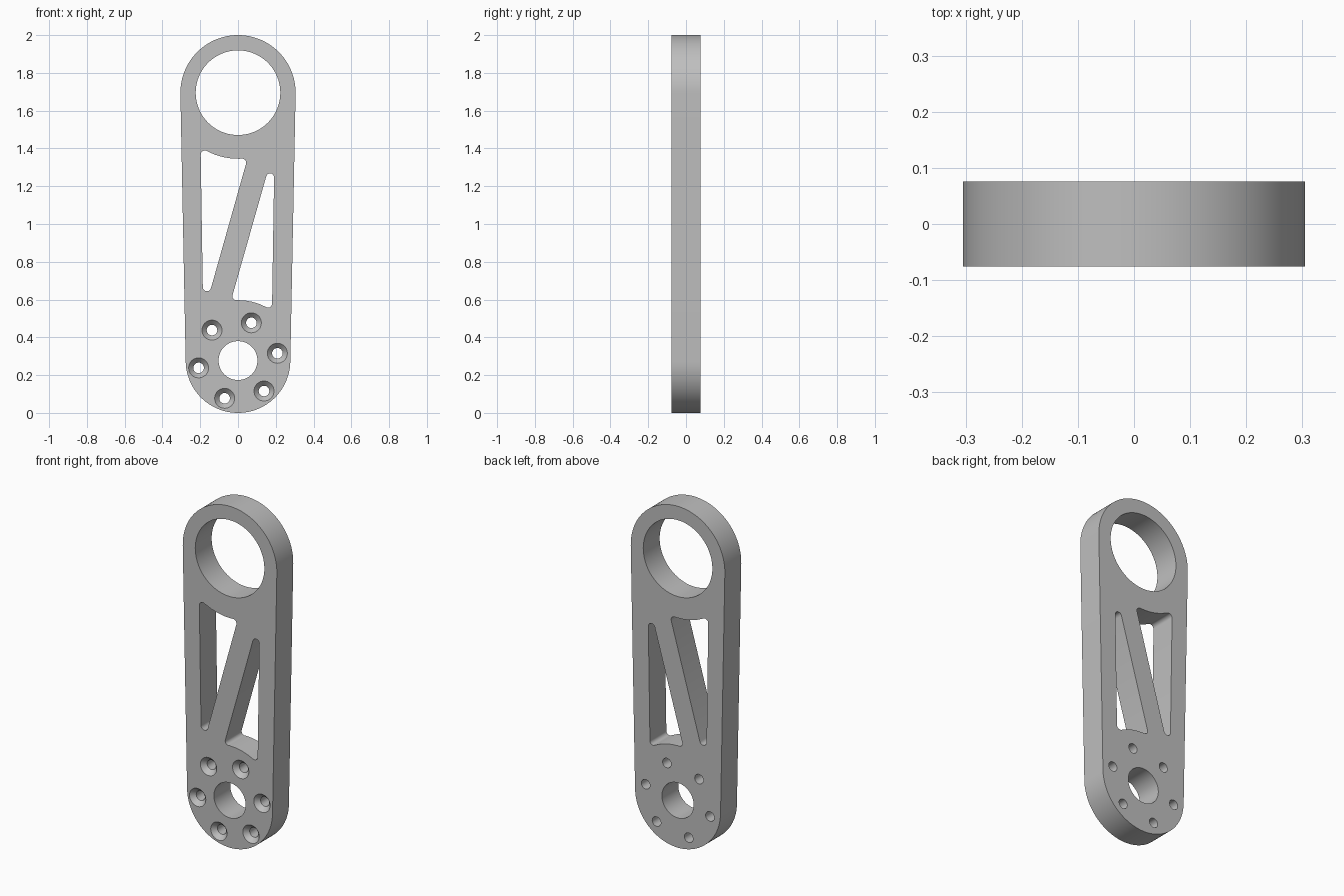
import bpy, bmesh
from math import sin, cos, pi, asin, tan, radians
from mathutils import Vector

cube = bpy.data.objects.get("Cube")
if cube:
    bpy.data.objects.remove(cube)

HALF = 0.076                      # half of the plate thickness
TOP = Vector((0, 1.695))          # large bore centre
LOW = Vector((0, 0.277))          # hub centre
R_TOP, R_LOW = 0.305, 0.277


def arc(centre, radius, start, end, count):
    """Points along an arc, both ends included."""
    steps = [start + (end - start) * i / count for i in range(count + 1)]
    return [centre + radius * Vector((cos(a), sin(a))) for a in steps]


def circle(centre, radius, count):
    return arc(centre, radius, 0, 2 * pi, count)[:-1]


def rounded(points, corners, radius, steps=8):
    """Replace the listed corners of a closed outline with tangent arcs."""
    out = []
    for i, p in enumerate(points):
        if i not in corners:
            out.append(p)
            continue
        u = (points[i - 1] - p).normalized()
        v = (points[(i + 1) % len(points)] - p).normalized()
        half = u.angle(v) / 2
        centre = p + (u + v).normalized() * radius / sin(half)
        a = p + u * radius / tan(half) - centre
        b = p + v * radius / tan(half) - centre
        sweep = pi - 2 * half
        for k in range(steps + 1):
            t = k / steps
            out.append(centre + (a * sin((1 - t) * sweep) + b * sin(t * sweep)) / sin(sweep))
    return out


def on_arc(centre, radius, x0, x1, side, count=6):
    """Arc between two x positions, above (side=1) or below (side=-1) a centre."""
    a0, a1 = (side * (pi / 2 - asin(x / radius)) for x in (x0, x1))
    return arc(centre, radius, a0, a1, count)


# Outer outline: two end arcs joined by tangent sides
lean = asin((R_TOP - R_LOW) / (TOP - LOW).length)
outline = (arc(TOP, R_TOP, -lean, pi + lean, 72)
           + arc(LOW, R_LOW, pi + lean, 2 * pi - lean, 72))

# Triangular pockets either side of the diagonal rib
left_edge = on_arc(TOP, 0.35, -0.198, 0.051, -1)
right_edge = on_arc(LOW, 0.32, 0.18, -0.037, 1)
pocket_a = rounded(left_edge + [Vector((-0.184, 0.515))], (0, 6, 7), 0.022)
pocket_b = rounded(right_edge + [Vector((0.1935, 1.407))], (0, 6, 7), 0.021)

# Each profile is a list of (outline, y) rings from front to back
straight = [outline, circle(TOP, 0.224, 96), circle(LOW, 0.103, 64), pocket_a, pocket_b]
profiles = [[(s, -HALF), (s, HALF)] for s in straight]

# Six countersunk bolt holes around the hub
for i in range(6):
    a = radians(70.5 + 60 * i)
    c = LOW + 0.212 * Vector((cos(a), sin(a)))
    wide, narrow = circle(c, 0.053, 32), circle(c, 0.028, 32)
    profiles.append([(wide, -HALF), (narrow, -HALF + 0.027), (narrow, HALF)])

# Walls between rings, then filled front and back faces
bm = bmesh.new()
front, back = [], []
for profile in profiles:
    rings = [[bm.verts.new((p.x, y, p.y)) for p in pts] for pts, y in profile]
    n = len(rings[0])
    for r0, r1 in zip(rings, rings[1:]):
        for i in range(n):
            j = (i + 1) % n
            bm.faces.new((r0[i], r0[j], r1[j], r1[i]))
    for ring, store in ((rings[0], front), (rings[-1], back)):
        store += [bm.edges.get((ring[i], ring[(i + 1) % n])) for i in range(n)]
for edges, facing in ((front, -1), (back, 1)):
    bmesh.ops.triangle_fill(bm, edges=edges, use_beauty=True, normal=(0, facing, 0))
bmesh.ops.recalc_face_normals(bm, faces=bm.faces)

mesh = bpy.data.meshes.new("link_arm")
bm.to_mesh(mesh)
bm.free()
arm = bpy.data.objects.new("link_arm", mesh)
bpy.context.collection.objects.link(arm)

# Plain grey metal
grey = bpy.data.materials.new("plain grey")
grey.use_nodes = True
colour = (0.52, 0.52, 0.52, 1)
grey.diffuse_color = colour
grey.node_tree.nodes["Principled BSDF"].inputs["Base Color"].default_value = colour
mesh.materials.append(grey)

bpy.ops.object.select_all(action='DESELECT')
arm.select_set(True)
bpy.context.view_layer.objects.active = arm
bpy.ops.object.shade_smooth_by_angle(angle=radians(25))
